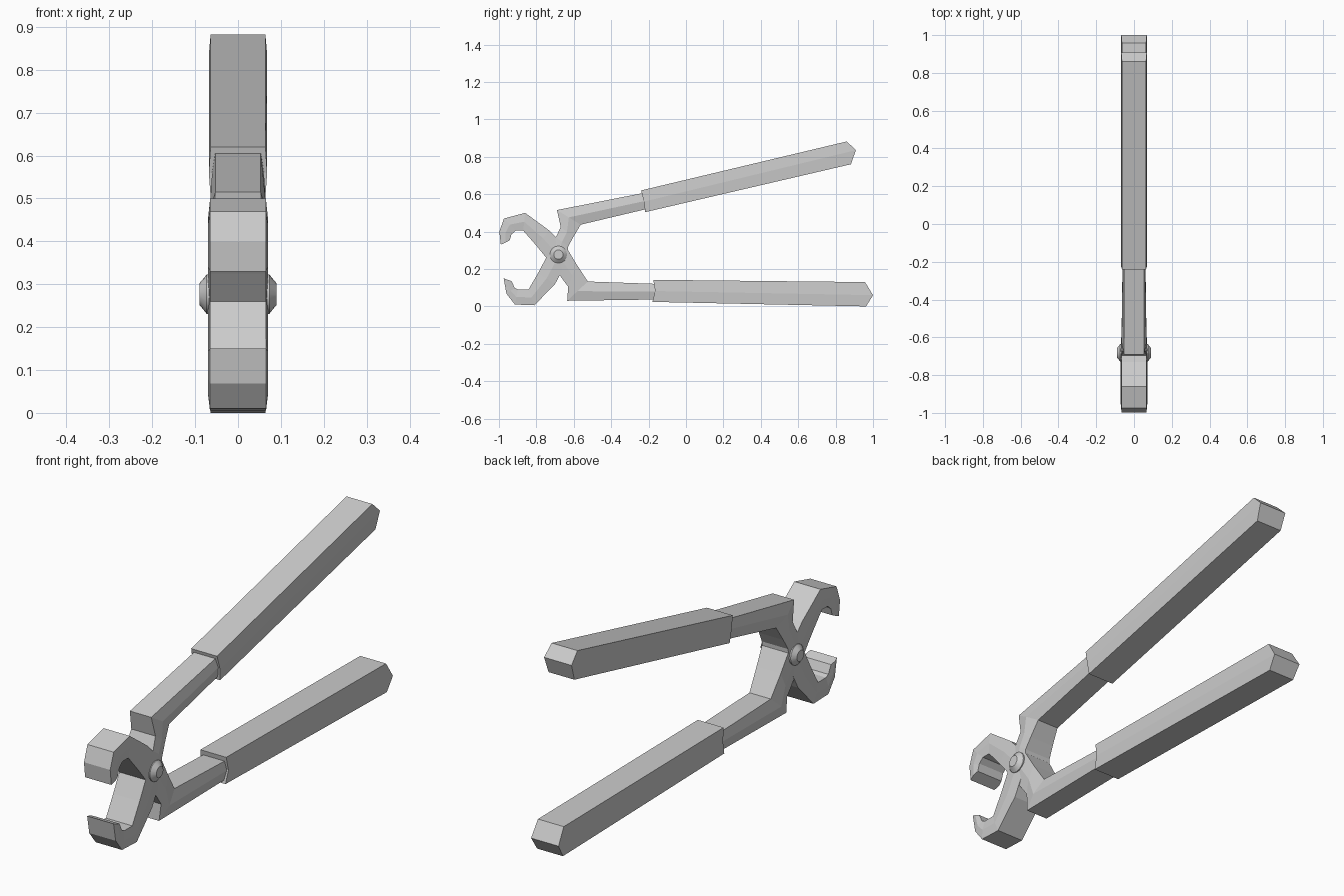
import bpy, bmesh, math
from mathutils import Matrix

if "Cube" in bpy.data.objects:
    bpy.data.objects.remove(bpy.data.objects["Cube"])


def loft(name, stations):
    """Each station: (y1,z1, y2,z2, edge_half, mid_half[, mid_y, mid_z]) -> six-sided section."""
    bm = bmesh.new()
    rings = []
    for s in stations:
        y1, z1, y2, z2, e, m = s[:6]
        my, mz = s[6:8] if len(s) > 6 else ((y1 + y2) / 2, (z1 + z2) / 2)
        rings.append([bm.verts.new(p) for p in (
            (e, y1, z1), (m, my, mz), (e, y2, z2),
            (-e, y2, z2), (-m, my, mz), (-e, y1, z1))])
    for a, b in zip(rings, rings[1:]):
        for i in range(6):
            j = (i + 1) % 6
            bm.faces.new((a[i], a[j], b[j], b[i]))
    for r in (rings[0], rings[-1]):
        bm.faces.new((r[0], r[1], r[4], r[5]))
        bm.faces.new((r[1], r[2], r[3], r[4]))
    bmesh.ops.recalc_face_normals(bm, faces=bm.faces)
    return finish(name, bm)


def finish(name, bm):
    me = bpy.data.meshes.new(name)
    bm.to_mesh(me)
    bm.free()
    ob = bpy.data.objects.new(name, me)
    bpy.context.collection.objects.link(ob)
    return ob


E, M = 0.065, 0.070      # jaw half widths
e, m = 0.053, 0.066      # shank half widths

# Upper jaw crossing the pivot into the lower shank
loft("upper_jaw_arm", [
    (-0.990, 0.330, -0.943, 0.352, E, M),
    (-0.998, 0.400, -0.933, 0.385, E, M),
    (-0.973, 0.470, -0.910, 0.405, E, M),
    (-0.860, 0.500, -0.870, 0.405, E, M),
    (-0.730, 0.405, -0.800, 0.325, E, M),
    (-0.630, 0.300, -0.715, 0.220, E, M),
    (-0.585, 0.225, -0.630, 0.105, 0.060, 0.068),
    (-0.525, 0.133, -0.635, 0.030, e, m),
    (-0.150, 0.120, -0.150, 0.037, e, 0.060),
])

# Lower jaw crossing the pivot into the upper shank
E2, M2 = E + 0.0005, M + 0.0005
loft("lower_jaw_arm", [
    (-0.975, 0.150, -0.933, 0.135, E2, M2),
    (-0.960, 0.068, -0.915, 0.098, E2, M2),
    (-0.915, 0.010, -0.898, 0.090, E2, M2),
    (-0.810, 0.006, -0.842, 0.090, E2, M2),
    (-0.700, 0.120, -0.790, 0.180, E2, M2),
    (-0.635, 0.240, -0.745, 0.265, E2, M2),
    (-0.630, 0.320, -0.695, 0.370, E2, M2),
    (-0.603, 0.370, -0.670, 0.425, 0.060, 0.068),
    (-0.563, 0.437, -0.690, 0.515, e, m),
    (-0.200, 0.523, -0.215, 0.609, e, 0.060),
])

# Thick grips with wedge-shaped ends
G, H = 0.064, 0.068
loft("lower_grip", [
    (-0.175, 0.142, -0.180, 0.024, G, H, -0.165, 0.082),
    (0.957, 0.130, 0.963, 0.000, G, H, 1.000, 0.060),
])
loft("upper_grip", [
    (-0.240, 0.620, -0.218, 0.504, G, H, -0.225, 0.560),
    (0.860, 0.882, 0.882, 0.760, G, H, 0.908, 0.835),
])

# Pivot rivet with a chamfered head on both sides
bm = bmesh.new()
N = 16
profile = [(-0.090, 0.025), (-0.073, 0.046), (0.073, 0.046), (0.090, 0.025)]
rings = [[bm.verts.new((x, -0.682 + r * math.cos(2 * math.pi * i / N),
                        0.277 + r * math.sin(2 * math.pi * i / N)))
          for i in range(N)] for x, r in profile]
for a, b in zip(rings, rings[1:]):
    for i in range(N):
        j = (i + 1) % N
        bm.faces.new((a[i], a[j], b[j], b[i]))
bm.faces.new(rings[0])
bm.faces.new(rings[-1])
bmesh.ops.recalc_face_normals(bm, faces=bm.faces)
rivet = finish("pivot_rivet", bm)
bpy.context.view_layer.objects.active = rivet
rivet.select_set(True)
bpy.ops.object.shade_smooth_by_angle(angle=math.radians(30))
